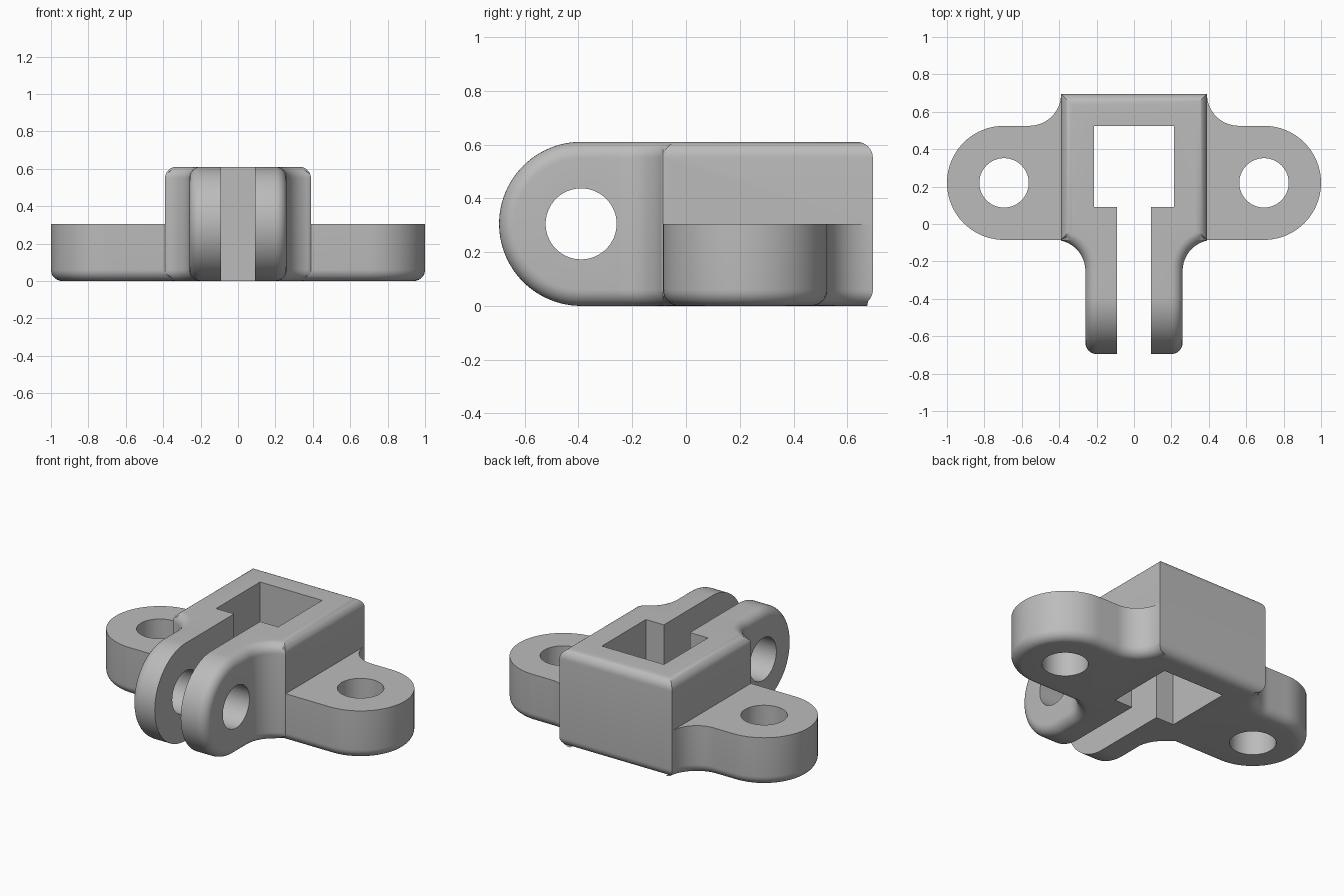
import bpy, bmesh
from math import sin, cos, pi, sqrt, radians

old = bpy.data.objects.get("Cube")
if old:
    bpy.data.objects.remove(old, do_unlink=True)

TOP, MID = 0.61, 0.305        # full height, ear height and arm radius
BOX_X, FRONT, BACK = 0.39, -0.085, 0.695
EAR_X, EAR_Y = 0.695, 0.22
ARM_X, ARM_Y = 0.26, -0.39
FILLET, ROUND, HOLE, STEPS = 0.165, 0.06, 0.132, 8

grey = bpy.data.materials.new("plain grey")
grey.use_nodes = True
colour = (0.5, 0.5, 0.5, 1)
grey.diffuse_color = colour
grey.node_tree.nodes["Principled BSDF"].inputs["Base Color"].default_value = colour


def make(name, bm):
    bmesh.ops.recalc_face_normals(bm, faces=bm.faces)
    mesh = bpy.data.meshes.new(name)
    bm.to_mesh(mesh)
    bm.free()
    mesh.materials.append(grey)
    obj = bpy.data.objects.new(name, mesh)
    bpy.context.collection.objects.link(obj)
    return obj


def block(name, x, y0, y1, z0, z1, rounded_top=False):
    bm = bmesh.new()
    bmesh.ops.create_cube(bm, size=1)
    for v in bm.verts:
        v.co = (v.co.x * 2 * x, (y0 + y1) / 2 + v.co.y * (y1 - y0),
                (z0 + z1) / 2 + v.co.z * (z1 - z0))
    if rounded_top:
        round_edges(bm, z1)
    return make(name, bm)


def round_edges(bm, z):
    edges = [e for e in bm.edges if all(abs(v.co.z - z) < 1e-5 for v in e.verts)]
    bmesh.ops.bevel(bm, geom=edges, offset=ROUND, offset_type='OFFSET',
                    segments=STEPS, profile=0.5, affect='EDGES')


def rod(name, location, depth, rotation=(0, 0, 0)):
    bpy.ops.mesh.primitive_cylinder_add(vertices=64, radius=HOLE, depth=depth,
                                        location=location, rotation=rotation)
    bpy.context.object.name = name
    bpy.context.object.data.materials.append(grey)
    return bpy.context.object


def arc(cx, cy, r, a0, a1, n):
    return [(cx + r * cos(radians(a0 + (a1 - a0) * i / n)),
             cy + r * sin(radians(a0 + (a1 - a0) * i / n))) for i in range(n + 1)]


def combine(target, tool, operation):
    mod = target.modifiers.new(operation.lower(), 'BOOLEAN')
    mod.operation, mod.solver, mod.object = operation, 'EXACT', tool
    bpy.context.view_layer.objects.active = target
    bpy.ops.object.modifier_apply(modifier=mod.name)
    bpy.data.objects.remove(tool, do_unlink=True)


# Base plate with both ears and the rear fillets, rounded below
half = arc(EAR_X, EAR_Y, MID, -90, 90, 40)
half += arc(BOX_X + 0.17, BACK, 0.17, 270, 180, 16)
outline = half + [(-x, y) for x, y in reversed(half)]
bm = bmesh.new()
base = bm.faces.new([bm.verts.new((x, y, 0)) for x, y in outline])
lifted = bmesh.ops.extrude_face_region(bm, geom=[base], use_keep_orig=True)
for v in lifted["geom"]:
    if isinstance(v, bmesh.types.BMVert):
        v.co.z = MID
bmesh.ops.recalc_face_normals(bm, faces=bm.faces)
round_edges(bm, 0)
bracket = make("hinge_bracket", bm)

# Raised housing
housing = block("housing", BOX_X, FRONT, BACK, MID, TOP, True)


# Fork arms: inset side profiles lofted across x, flaring into the housing
def half_width(y, inset):
    dy, r = y + 0.25, FILLET + inset
    if dy <= 0:
        return ARM_X - inset
    if dy >= r:
        return BOX_X - inset
    return min(BOX_X - inset, ARM_X + FILLET - sqrt(r * r - dy * dy))


def arm_ring(bm, side, drop, inset):
    r = MID - drop
    ys = [-0.02, -0.05] + [-0.25 + FILLET * cos(pi / 2 * i / 14) for i in range(15)]
    upper = [(y, MID + r) for y in ys] + arc(ARM_Y, MID, r, 90, 180, 24)
    profile = upper + [(y, 2 * MID - z) for y, z in reversed(upper[:-1])]
    return [bm.verts.new((side * half_width(y, inset), y, z)) for y, z in profile]


bm = bmesh.new()
turns = [pi / 2 * i / STEPS for i in range(STEPS + 1)]
levels = [(ROUND * (1 - cos(a)), ROUND * (1 - sin(a))) for a in turns]
rings = [arm_ring(bm, -1, d, e) for d, e in reversed(levels)]
rings += [arm_ring(bm, 1, d, e) for d, e in levels]
count = len(rings[0])
for a, b in zip(rings, rings[1:]):
    for i in range(count):
        j = (i + 1) % count
        bm.faces.new((a[i], a[j], b[j], b[i]))
for ring in (rings[0], rings[-1]):
    for i in range(count // 2):
        corners = [ring[i], ring[i + 1], ring[count - 2 - i], ring[count - 1 - i]]
        bm.faces.new(list(dict.fromkeys(corners)))
arms = make("fork_arms", bm)

combine(bracket, housing, 'UNION')
combine(bracket, arms, 'UNION')

# Window, fork slot, ear holes and pin hole
combine(bracket, block("window", 0.215, 0.09, 0.525, -1, 1), 'DIFFERENCE')
combine(bracket, block("slot", 0.09, -1, 0.2, -1, 1), 'DIFFERENCE')
for side in (-1, 1):
    combine(bracket, rod("ear_hole", (side * EAR_X, EAR_Y, 0), 2), 'DIFFERENCE')
combine(bracket, rod("pin_hole", (0, ARM_Y, MID), 2, (0, pi / 2, 0)), 'DIFFERENCE')

bpy.ops.object.select_all(action='DESELECT')
bracket.select_set(True)
bpy.context.view_layer.objects.active = bracket
bpy.ops.object.shade_smooth_by_angle(angle=radians(25))
